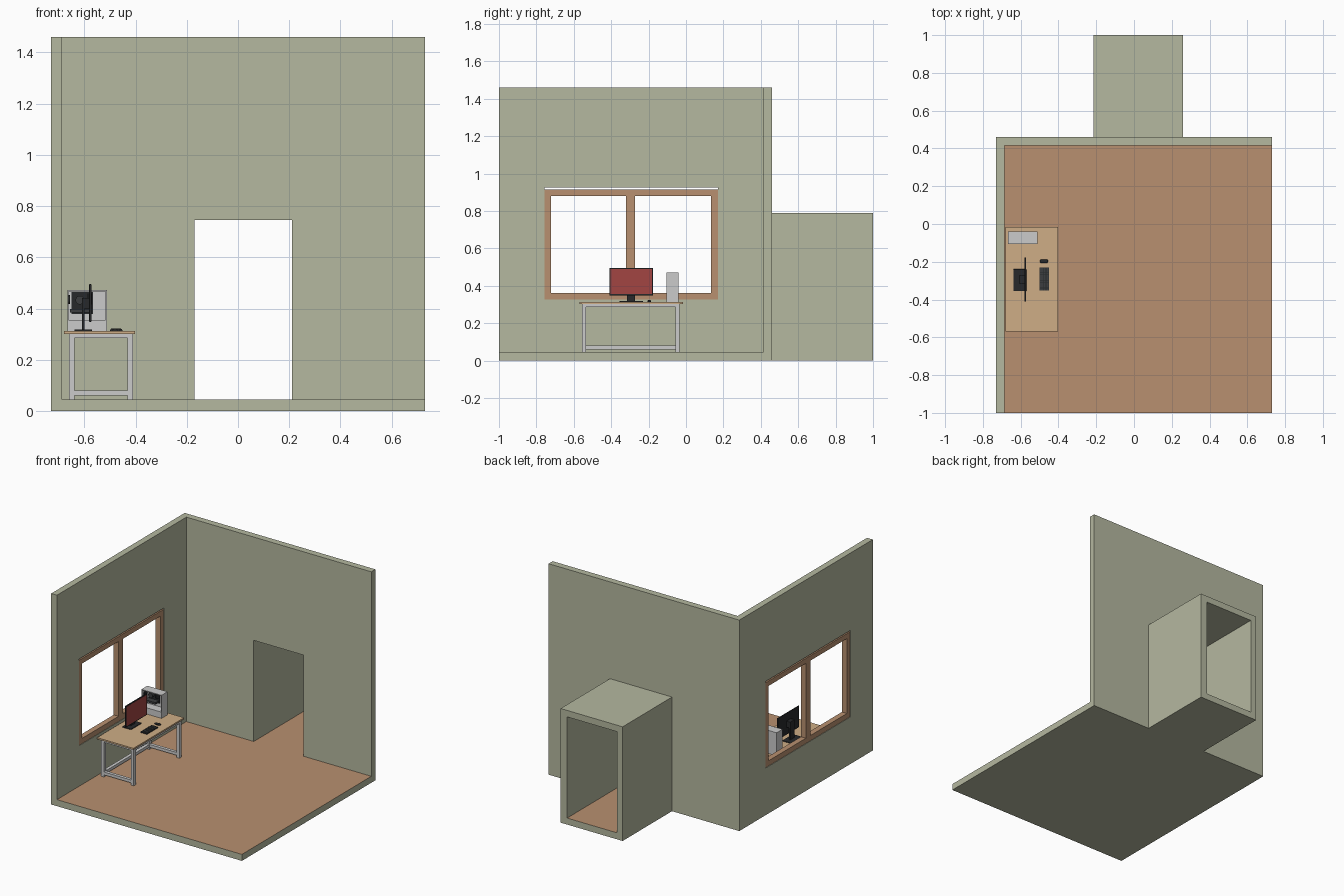
import bpy, bmesh
from mathutils import Vector

if "Cube" in bpy.data.objects:
    bpy.data.objects.remove(bpy.data.objects["Cube"])


def mat(name, r, g, b):
    m = bpy.data.materials.new(name)
    m.diffuse_color = (r, g, b, 1)
    m.use_nodes = True
    m.node_tree.nodes["Principled BSDF"].inputs["Base Color"].default_value = m.diffuse_color
    return m


WALL = mat("sage_paint", 0.46, 0.48, 0.35)
WOOD = mat("brown_wood", 0.48, 0.28, 0.16)
PALE = mat("pale_wood", 0.62, 0.42, 0.24)
DARK = mat("dark_plastic", 0.02, 0.022, 0.024)
KEYS = mat("key_plastic", 0.045, 0.048, 0.05)
RED = mat("red_screen", 0.36, 0.06, 0.055)


def boxes(name, bounds, material=None, bevel=0):
    """One object from boxes given as (x0, x1, y0, y1, z0, z1)."""
    bm = bmesh.new()
    for x0, x1, y0, y1, z0, z1 in bounds:
        vs = bmesh.ops.create_cube(bm, size=1)["verts"]
        bmesh.ops.scale(bm, vec=(x1 - x0, y1 - y0, z1 - z0), verts=vs)
        bmesh.ops.translate(bm, vec=((x0 + x1) / 2, (y0 + y1) / 2, (z0 + z1) / 2), verts=vs)
    me = bpy.data.meshes.new(name)
    bm.to_mesh(me)
    bm.free()
    ob = bpy.data.objects.new(name, me)
    bpy.context.collection.objects.link(ob)
    if material:
        me.materials.append(material)
    if bevel:
        b = ob.modifiers.new("bevel", "BEVEL")
        b.width, b.segments = bevel, 2
    return ob


def cylinder(name, radius, depth, centre, axis, material, sides=20):
    bm = bmesh.new()
    bmesh.ops.create_cone(bm, cap_ends=True, segments=sides, radius1=radius, radius2=radius, depth=depth)
    bm.transform(Vector((0, 0, 1)).rotation_difference(Vector(axis)).to_matrix().to_4x4())
    bmesh.ops.translate(bm, vec=centre, verts=bm.verts)
    me = bpy.data.meshes.new(name)
    bm.to_mesh(me)
    bm.free()
    me.materials.append(material)
    ob = bpy.data.objects.new(name, me)
    bpy.context.collection.objects.link(ob)
    return ob


def boolean(ob, bounds, operation):
    other = boxes("cutter", [bounds], WALL)
    m = ob.modifiers.new("bool", "BOOLEAN")
    m.object, m.operation, m.solver = other, operation, "EXACT"
    bpy.context.view_layer.objects.active = ob
    bpy.ops.object.modifier_apply(modifier=m.name)
    bpy.data.objects.remove(other)


# Room shell: floor, left wall, back wall and corridor in one piece
F = 0.045
room = boxes("room_shell", [(-0.73, 0.73, -1, 0.46, 0, 1.46)], WALL)
boolean(room, (-0.686, 2, -2, 0.415, F, 2), "DIFFERENCE")
boolean(room, (-0.215, 0.26, 0.43, 1, 0, 0.79), "UNION")
boolean(room, (-0.17, 0.21, 0.2, 2, F, 0.745), "DIFFERENCE")
boolean(room, (-1, -0.6, -0.757, 0.171, 0.326, 0.925), "DIFFERENCE")
room.data.materials.append(WOOD)
floor_slot = len(room.data.materials) - 1
for p in room.data.polygons:
    floor = p.normal.z > 0.9 and abs(p.center.z - F) < 0.005
    p.material_index = floor_slot if floor else 0

# Window frame and mullion
wx = (-0.727, -0.689)
boxes("window_frame", [
    (*wx, -0.757, -0.721, 0.326, 0.914), (*wx, 0.135, 0.171, 0.326, 0.914),
    (*wx, -0.321, -0.273, 0.326, 0.914)]
    + [(*wx, y0, y1, z0, z1) for y0, y1 in ((-0.721, -0.321), (-0.273, 0.135))
       for z0, z1 in ((0.326, 0.362), (0.88, 0.914))], WOOD)

# Desk
T = 0.312
boxes("desk_top", [(-0.68, -0.402, -0.57, -0.015, 0.301, T)], PALE)
leg_x = ((-0.66, -0.638), (-0.431, -0.409))
leg_y = ((-0.556, -0.534), (-0.057, -0.035))
boxes("desk_legs", [(*x, *y, F, 0.301) for x in leg_x for y in leg_y])
boxes("desk_side_rails", [(-0.638, -0.431, *y, *z) for y in leg_y
                          for z in ((0.285, 0.301), (0.06, 0.08))])
boxes("desk_long_rails", [(*leg_x[0], -0.534, -0.057, 0.285, 0.301),
                          (*leg_x[1], -0.534, -0.057, 0.285, 0.301),
                          (*leg_x[0], -0.534, -0.057, 0.06, 0.08)])

# Monitor
boxes("monitor_panel", [(-0.581, -0.572, -0.41, -0.177, 0.348, 0.495)], DARK, 0.002)
boxes("monitor_screen", [(-0.574, -0.5712, -0.404, -0.183, 0.355, 0.489)], RED)
boxes("monitor_arm", [(-0.602, -0.58, -0.318, -0.27, 0.40, 0.442)], DARK)
boxes("monitor_stem", [(-0.608, -0.599, -0.316, -0.272, T, 0.442)], DARK)
boxes("monitor_base", [(-0.638, -0.57, -0.355, -0.239, T, 0.318)], DARK, 0.002)

# Keyboard and mouse
boxes("keyboard_body", [(-0.5, -0.45, -0.353, -0.23, T, 0.317)], DARK)
boxes("keyboard_keys", [(-0.498 + r * 0.0094, -0.4902 + r * 0.0094,
                         -0.351 + c * 0.00855, -0.3438 + c * 0.00855, 0.317, 0.3195)
                        for r in range(5) for c in range(14)], KEYS)
mouse = boxes("mouse", [(-0.497, -0.456, -0.206, -0.187, T, 0.323)], DARK, 0.005)
bpy.context.view_layer.objects.active = mouse
mouse.select_set(True)
bpy.ops.object.shade_smooth_by_angle()

# Computer case, open on the front side
X0, X1, Y0, Y1, Z1, t = -0.666, -0.512, -0.105, -0.04, 0.472, 0.005
boxes("computer_case", [
    (X0, X1, Y1 - t, Y1, T, Z1),
    (X0, X1, Y0, Y1 - t, Z1 - t, Z1),
    (X0, X0 + t, Y0, Y1 - t, T, Z1 - t),
    (X1 - t, X1, Y0, Y1 - t, T, Z1 - t),
    (X0 + t, X1 - t, Y0, Y1 - t, T, 0.355)])
yb = Y1 - t
boxes("circuit_board", [(-0.65, -0.565, yb - 0.005, yb, 0.378, 0.464)], DARK)
boxes("graphics_card", [(-0.655, -0.572, yb - 0.042, yb - 0.005, 0.384, 0.398)], KEYS)
boxes("memory_sticks", [(x, x + 0.003, yb - 0.02, yb - 0.005, 0.415, 0.458)
                        for x in (-0.59, -0.584, -0.578, -0.572)], KEYS)
cylinder("cooler_fan", 0.017, 0.028, (-0.617, yb - 0.019, 0.433), (0, 1, 0), KEYS)
cylinder("rear_fan", 0.017, 0.006, (X0 + t + 0.003, -0.073, 0.435), (1, 0, 0), DARK)
